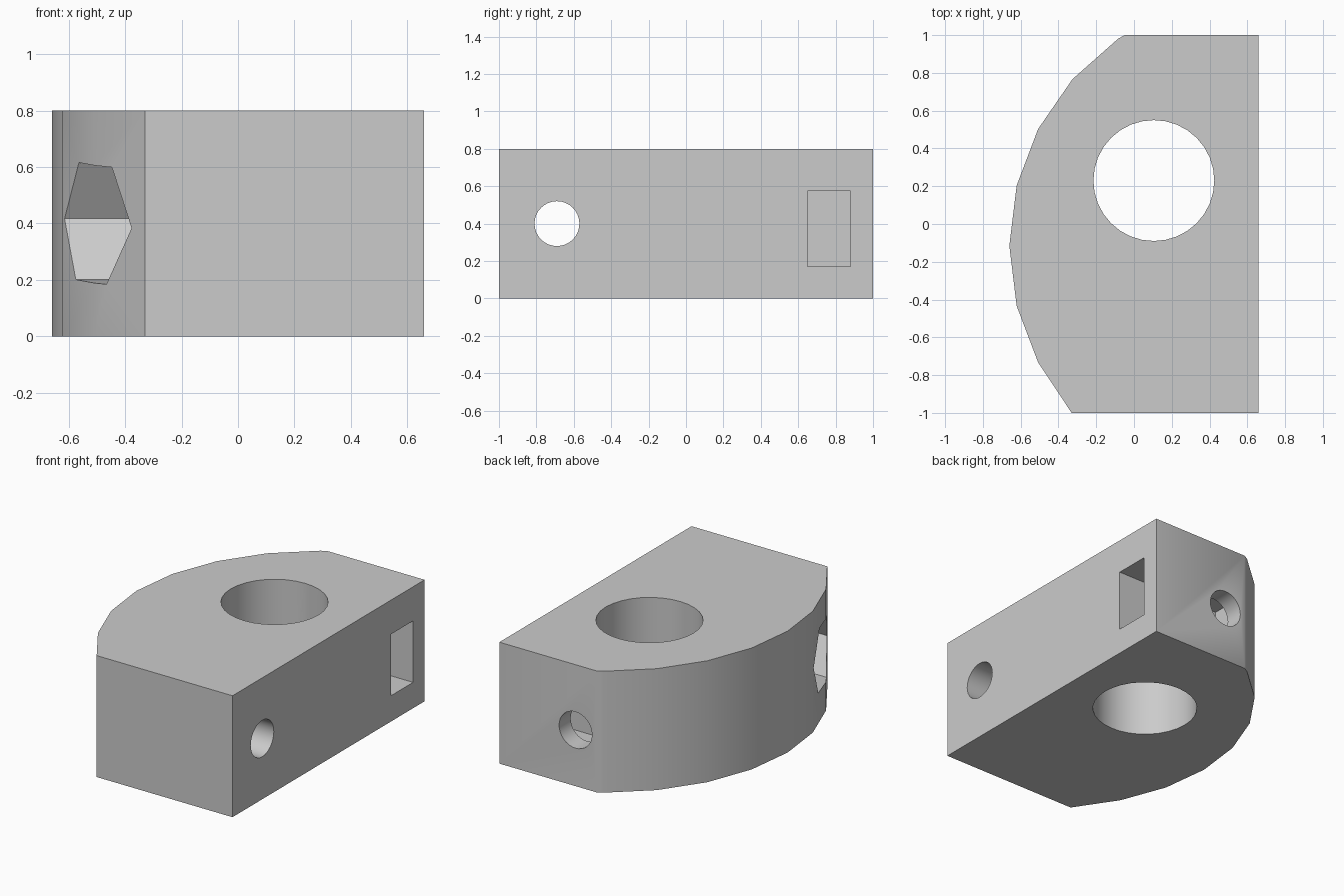
import bpy
import bmesh
from math import radians, sin, cos
from mathutils import Matrix

if "Cube" in bpy.data.objects:
    bpy.data.objects.remove(bpy.data.objects["Cube"], do_unlink=True)

HEIGHT = 0.8
BORE_X, BORE_Y = 0.105, 0.23

grey = bpy.data.materials.new("plain_grey")
grey.use_nodes = True
colour = (0.6, 0.6, 0.6, 1)
grey.diffuse_color = colour
grey.node_tree.nodes["Principled BSDF"].inputs["Base Color"].default_value = colour


def make_object(name, bm):
    bmesh.ops.recalc_face_normals(bm, faces=bm.faces)
    mesh = bpy.data.meshes.new(name)
    bm.to_mesh(mesh)
    bm.free()
    mesh.materials.append(grey)
    obj = bpy.data.objects.new(name, mesh)
    bpy.context.collection.objects.link(obj)
    return obj


def prism_cutter(name, centre, axis, radius, length, sides, spin=0):
    """Regular prism centred on a point and running along one axis."""
    turn = {"X": Matrix.Rotation(radians(90), 4, "Y"),
            "Y": Matrix.Rotation(radians(90), 4, "X"),
            "Z": Matrix.Identity(4)}[axis]
    place = Matrix.Translation(centre) @ turn @ Matrix.Rotation(radians(spin), 4, "Z")
    bm = bmesh.new()
    bmesh.ops.create_cone(bm, cap_ends=True, segments=sides, radius1=radius,
                          radius2=radius, depth=length, matrix=place)
    return make_object(name, bm)


def box_cutter(name, low, high):
    bm = bmesh.new()
    bmesh.ops.create_cube(bm, size=1)
    for v in bm.verts:
        v.co = [a if c < 0 else b for a, b, c in zip(low, high, v.co)]
    return make_object(name, bm)


# Block: straight right-hand side, faceted arc on the other
step = radians(360 / 26)
outline = [(0.66, -1), (0.66, 1), (-0.05, 1)]
outline += [(0.67 - 1.33 * cos(k * step), -0.115 + 1.33 * sin(k * step))
            for k in range(4, -3, -1)]
outline.append((-0.33, -1))
bm = bmesh.new()
base = bm.faces.new([bm.verts.new((x, y, 0)) for x, y in outline])
extruded = bmesh.ops.extrude_face_region(bm, geom=[base])["geom"]
bmesh.ops.translate(bm, vec=(0, 0, HEIGHT),
                    verts=[g for g in extruded if isinstance(g, bmesh.types.BMVert)])
block = make_object("clamp_block", bm)

# Bore, clamp screw hole with hex nut pocket, set screw hole with nut slot
cutters = [
    prism_cutter("main_bore", (BORE_X, BORE_Y, 0.4), "Z", 0.32, 2, 32),
    prism_cutter("clamp_screw_hole", (0, -0.69, 0.4), "X", 0.12, 3, 32),
    prism_cutter("hex_nut_pocket", (-0.7, -0.69, 0.4), "X", 0.24, 1, 6, 4),
    prism_cutter("set_screw_hole", (BORE_X, 0.8, 0.37), "Y", 0.12, 0.9, 32),
    box_cutter("nut_slot", (-0.11, 0.65, 0.17), (0.9, 0.88, 0.575)),
]
# Hex corners point straight up and down, tilted slightly toward the back
hexagon = cutters[2].data
top = max(hexagon.vertices, key=lambda v: v.co.z).co
if top.y < -0.69:
    hexagon.transform(Matrix.Scale(-1, 4, (0, 1, 0)))
    hexagon.transform(Matrix.Translation((0, -1.38, 0)))
    hexagon.flip_normals()

bpy.context.view_layer.objects.active = block
for cutter in cutters:
    cut = block.modifiers.new(cutter.name, "BOOLEAN")
    cut.operation = "DIFFERENCE"
    cut.solver = "EXACT"
    cut.object = cutter
    bpy.ops.object.modifier_apply(modifier=cut.name)
    bpy.data.objects.remove(cutter, do_unlink=True)

# Smooth the round walls, keep the corners sharp
bpy.ops.object.select_all(action="DESELECT")
block.select_set(True)
bpy.ops.object.shade_smooth_by_angle(angle=radians(30))
